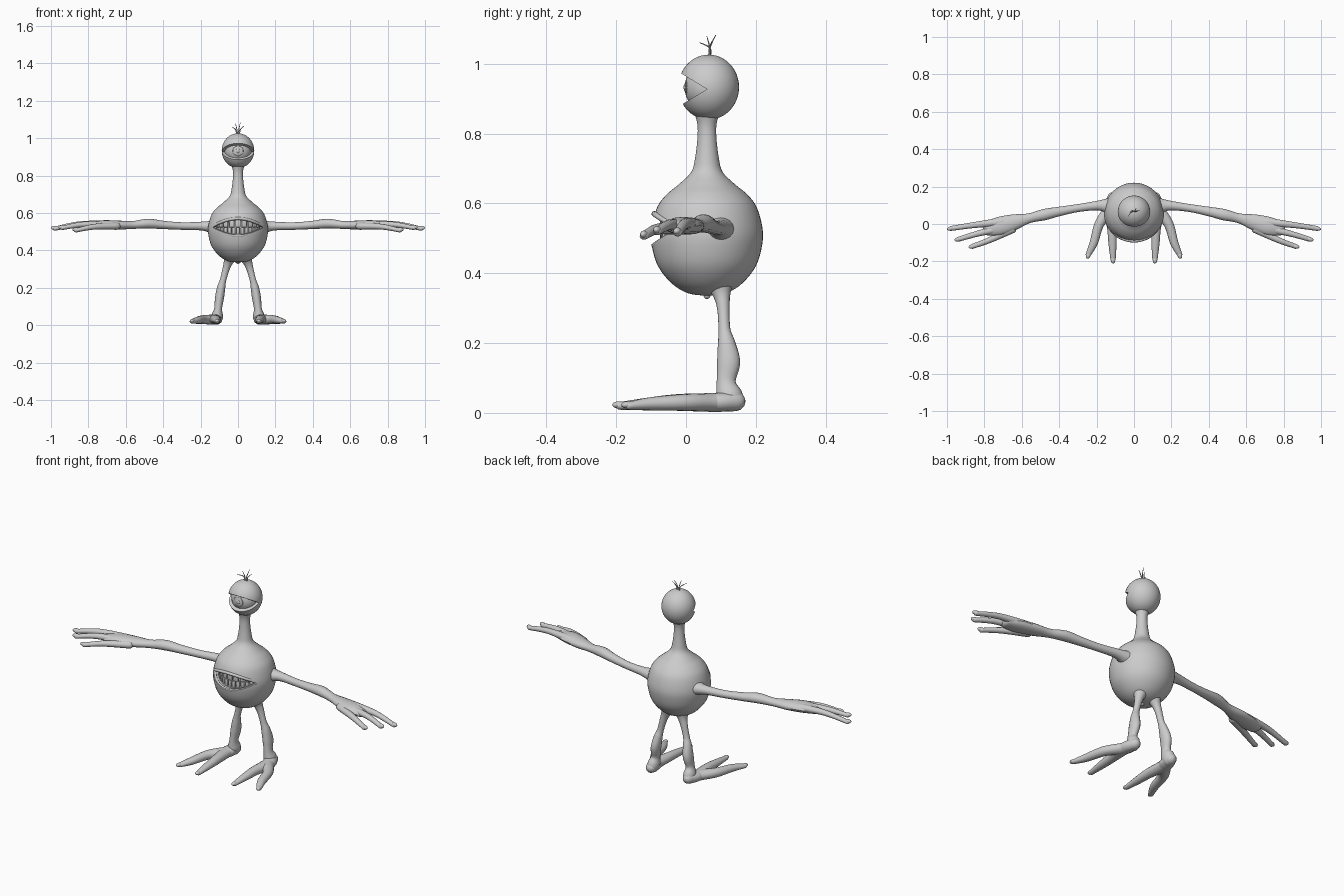
import bpy, bmesh
from math import sin, cos, pi, sqrt, radians
from mathutils import Vector, Matrix

if "Cube" in bpy.data.objects:
    bpy.data.objects.remove(bpy.data.objects["Cube"], do_unlink=True)

grey = bpy.data.materials.new("plain_grey")
grey.use_nodes = True
grey.diffuse_color = (.6, .6, .6, 1)
grey.node_tree.nodes["Principled BSDF"].inputs["Base Color"].default_value = grey.diffuse_color
parts = []


def finish(name, bm, visible=True):
    """Turn a bmesh into a named object."""
    bmesh.ops.recalc_face_normals(bm, faces=bm.faces)
    mesh = bpy.data.meshes.new(name)
    bm.to_mesh(mesh)
    bm.free()
    obj = bpy.data.objects.new(name, mesh)
    bpy.context.collection.objects.link(obj)
    mesh.materials.append(grey)
    if visible:
        parts.append(obj)
    return obj


def spline(points, steps):
    """Smooth interpolation through points of any dimension."""
    p = [Vector(q) for q in points]
    p = [p[0]] + p + [p[-1]]
    out = []
    for a, b, c, d in zip(p, p[1:], p[2:], p[3:]):
        for i in range(steps):
            t = i / steps
            out.append(b + (c - a) * (t / 2)
                       + (a * 2 - b * 5 + c * 4 - d) * (t * t / 2)
                       + (b * 3 - a - c * 3 + d) * (t ** 3 / 2))
    return out + [p[-1]]


def tube(name, points, side=1, sides=16, steps=5):
    """Loft ellipses along (x, y, z, width radius, height radius), with domed ends."""
    path = spline([(x * side, y, z, a, b) for x, y, z, a, b in points], steps)
    spots = [Vector(p[0:3]) for p in path]
    span = spots[-1] - spots[0]
    ref = Vector((0, 1, 0)) if abs(span.z) > .7 * span.length else Vector((0, 0, 1))
    rings = []
    last = len(path) - 1
    for i, p in enumerate(path):
        d = (spots[min(i + 1, last)] - spots[max(i - 1, 0)]).normalized()
        ring = (spots[i], d, max(p[3], .001), max(p[4], .001))
        if i not in (0, last):
            rings.append(ring)
            continue
        way = 1 if i else -1
        dome = [(ring[0] + d * way * min(ring[2:]) * sin(t), d, ring[2] * cos(t), ring[3] * cos(t))
                for t in (0, .5, 1, 1.4)]
        rings += dome if i else dome[::-1]
    bm = bmesh.new()
    loops = []
    for c, d, a, b in rings:
        u = d.cross(ref).normalized()
        v = u.cross(d)
        loops.append([bm.verts.new(c + u * a * cos(2 * pi * k / sides) + v * b * sin(2 * pi * k / sides))
                      for k in range(sides)])
    for lo, hi in zip(loops, loops[1:]):
        for k in range(sides):
            n = (k + 1) % sides
            bm.faces.new((lo[k], lo[n], hi[n], hi[k]))
    bm.faces.new(loops[0])
    bm.faces.new(loops[-1])
    return finish(name, bm)


def ball(name, centre, size, turn=0):
    bm = bmesh.new()
    bmesh.ops.create_uvsphere(bm, u_segments=40, v_segments=24, radius=1,
                              matrix=Matrix.LocRotScale(Vector(centre), Matrix.Rotation(turn, 3, 'Z'), Vector(size)))
    return finish(name, bm)


def carve(target, outline, depth):
    """Cut away a prism made from a 3D outline pushed along depth."""
    bm = bmesh.new()
    face = bm.faces.new([bm.verts.new(p) for p in outline])
    more = bmesh.ops.extrude_face_region(bm, geom=[face])["geom"]
    bmesh.ops.translate(bm, vec=depth, verts=[v for v in more if isinstance(v, bmesh.types.BMVert)])
    cutter = finish(target.name + "_cutter", bm, False)
    cutter.hide_render = True
    mod = target.modifiers.new("opening", 'BOOLEAN')
    mod.operation, mod.solver, mod.object = 'DIFFERENCE', 'EXACT', cutter
    bpy.context.view_layer.objects.active = target
    bpy.ops.object.modifier_apply(modifier=mod.name)
    bpy.data.objects.remove(cutter, do_unlink=True)


# Round body running up into the neck
MID = .06
profile = [(.01, .336), (.055, .343), (.1, .37), (.14, .42), (.158, .48), (.159, .53), (.142, .59),
           (.115, .626), (.08, .655), (.045, .69), (.034, .73), (.027, .79), (.028, .83), (.04, .87)]
body = tube("body_and_neck", [(0, MID, z, r, r) for r, z in profile], sides=48)

# Mouth opening, shaped like a lens
WIDE, LINE = .135, .523


def gape(x, way):
    return LINE + way * (.043 if way > 0 else .04) * (1 - (x / WIDE) ** 2)


xs = [WIDE * (i / 10 - 1) for i in range(21)]
carve(body, [(x, -.2, gape(x, 1)) for x in xs] + [(x, -.2, gape(x, -1)) for x in xs[-2:0:-1]], (0, .22, 0))

# Lips, gums and teeth
for label, way, count in (("upper", 1, 9), ("lower", -1, 13)):
    tube(label + "_lip", [(x, MID - sqrt(.151 ** 2 - x * x), gape(x, way) + way * .004, .008, .008)
                          for x in xs[::2]], sides=10, steps=2)
    tube(label + "_gum", [(x, MID - sqrt(.122 ** 2 - x * x), gape(x, way), .011, .01)
                          for x in [.011 * i for i in range(-10, 11, 2)]], sides=10, steps=2)
    bm = bmesh.new()
    for i in range(count):
        turn = radians(60) * (2 * i / (count - 1) - 1)
        x, y = .127 * sin(turn), MID - .127 * cos(turn)
        tall = abs(gape(x, way) - LINE)
        size = Vector((.25 / count, .014, tall))
        place = Matrix.LocRotScale(Vector((x, y, LINE + way * tall / 2)), Matrix.Rotation(turn, 3, 'Z'), size)
        bmesh.ops.create_cube(bm, size=1, matrix=place)
    bmesh.ops.bevel(bm, geom=bm.edges[:], offset=.004, segments=2, affect='EDGES', profile=.5)
    finish(label + "_teeth", bm)

# Head with a wedge between the eyelids, and one eye
head = ball("head", (0, .065, .933), (.087, .087, .093))
carve(head, [(-.2, .06, .927), (-.2, -.1, 1.025), (-.2, -.1, .83)], (.4, 0, 0))
ball("eyeball", (0, .068, .932), (.073, .072, .073))
ball("pupil", (0, -.001, .932), (.012, .006, .012))
iris = [(.027 * cos(t), .002, .932 + .027 * sin(t)) for t in [2 * pi * i / 24 for i in range(25)]]
for i, (start, end) in enumerate(zip(iris, iris[1:])):
    tube(f"iris_rim_{i}", [(*start, .002, .002), (*end, .002, .002)], sides=6, steps=1)

# Tuft of hair
for i, (x, y, z) in enumerate([(-.032, .04, 1.06), (-.014, .06, 1.078), (.012, .085, 1.082), (.032, .075, 1.066)]):
    tube(f"hair_{i}", [(x * .2, .068, 1.015, .003, .003), (x * .4, .068, 1.045, .0025, .0025),
                       (x, y, z, .001, .001)], sides=8)

for label, s in (("left", 1), ("right", -1)):
    # Arm with palm
    tube(label + "_arm", [(.11, .09, .525, .06, .05), (.15, .098, .527, .038, .032), (.2, .098, .53, .025, .023),
                          (.3, .085, .53, .021, .02), (.4, .067, .536, .025, .022), (.48, .05, .543, .03, .026),
                          (.56, .031, .536, .026, .021), (.64, .01, .535, .042, .024),
                          (.72, -.012, .536, .05, .025), (.79, -.025, .532, .036, .018)], s)
    # Fingers with nails
    for name, base, knuckle, tip in (("outer", (.7, .012, .54), (.85, -.005, .54), (.98, -.024, .516)),
                                     ("middle", (.7, -.02, .535), (.83, -.05, .538), (.94, -.082, .52)),
                                     ("thumb", (.65, -.025, .53), (.77, -.085, .526), (.865, -.12, .507))):
        tube(f"{label}_{name}_finger", [(*base, .024, .02), (*knuckle, .016, .015), (*tip, .013, .011)], s)
        ball(f"{label}_{name}_nail", (tip[0] * s, tip[1], tip[2] + .004), (.02, .011, .011), -.25 * s)
    # Leg with calf and heel
    tube(label + "_leg", [(.04, .095, .375, .045, .045), (.051, .102, .34, .026, .026), (.064, .107, .3, .019, .018),
                          (.08, .11, .24, .017, .017), (.09, .116, .2, .022, .025), (.099, .122, .145, .024, .033),
                          (.106, .115, .09, .021, .027), (.11, .122, .055, .03, .037),
                          (.112, .13, .035, .03, .037)], s)
    # Long toes with nails, spreading from the heel
    for name, mid, tip in (("inner", (.118, -.02, .03), (.112, -.19, .02)),
                           ("outer", (.185, .0, .03), (.245, -.165, .02))):
        tube(f"{label}_{name}_toe", [(.114, .142, .033, .028, .028), (.128, .08, .03, .034, .027),
                                     (*mid, .026, .024), ((mid[0] + tip[0]) / 2, -.1, .026, .022, .019),
                                     (*tip, .014, .011)], s)
        ball(f"{label}_{name}_toenail", (tip[0] * s, tip[1] - .003, tip[2] + .003), (.012, .018, .01),
             .3 * s if name == "outer" else 0)

# Smooth shading with crisp cut edges
bpy.ops.object.select_all(action='DESELECT')
for obj in parts:
    obj.select_set(True)
bpy.context.view_layer.objects.active = body
bpy.ops.object.shade_smooth_by_angle(angle=radians(40))
